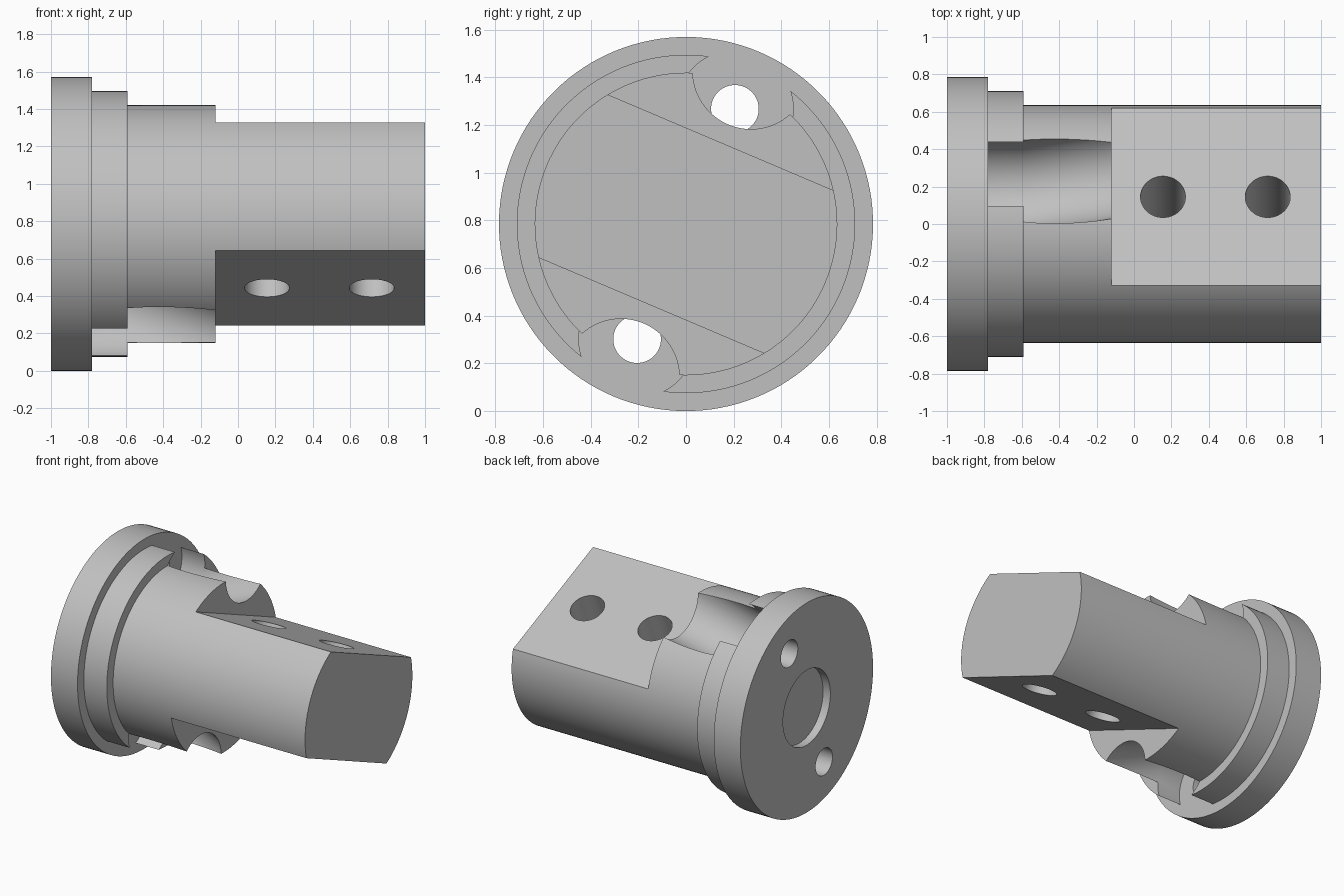
import bpy, bmesh, math
from mathutils import Matrix

old = bpy.data.objects.get("Cube")
if old:
    bpy.data.objects.remove(old, do_unlink=True)

SEG = 96
AXIS_Z = 0.785        # height of the shaft axis
TILT = math.radians(-23)
HOLE_V = 0.525        # pin hole distance from the axis
FLAT_V = 0.372        # flat distance from the axis

steel = bpy.data.materials.new("grey steel")
steel.use_nodes = True
grey = (0.53, 0.53, 0.53, 1)
steel.diffuse_color = grey
steel.node_tree.nodes["Principled BSDF"].inputs["Base Color"].default_value = grey


def frame(half_turn):
    """Tilted frame on the shaft axis, optionally turned half way round."""
    return (Matrix.Translation((0, 0, AXIS_Z))
            @ Matrix.Rotation(TILT + math.pi * half_turn, 4, 'X'))


def finish(name, bm, matrix):
    bmesh.ops.transform(bm, matrix=matrix, verts=bm.verts)
    bmesh.ops.recalc_face_normals(bm, faces=bm.faces)
    me = bpy.data.meshes.new(name)
    bm.to_mesh(me)
    bm.free()
    me.materials.append(steel)
    ob = bpy.data.objects.new(name, me)
    bpy.context.collection.objects.link(ob)
    return ob


def loft(name, sections, matrix, seg=SEG):
    """Capped skin over circles across x, each given as (x, offset, radius)."""
    bm = bmesh.new()
    rings = []
    for x, v, r in sections:
        angles = [2 * math.pi * i / seg for i in range(seg)]
        rings.append([bm.verts.new((x, r * math.cos(a), v + r * math.sin(a)))
                      for a in angles])
    for a, b in zip(rings, rings[1:]):
        for i in range(seg):
            j = (i + 1) % seg
            bm.faces.new((a[i], a[j], b[j], b[i]))
    bm.faces.new(rings[0])
    bm.faces.new(rings[-1])
    return finish(name, bm, matrix)


def box(name, lo, hi, matrix):
    bm = bmesh.new()
    bmesh.ops.create_cube(bm, size=1)
    for v in bm.verts:
        v.co = [(a + b) / 2 + c * (b - a) for a, b, c in zip(lo, hi, v.co)]
    return finish(name, bm, matrix)


# Stepped shaft with flange and shallow recess in the flange face
shaft = loft("flanged_shaft", [
    (-0.94, 0, 0.28), (-1, 0, 0.28), (-1, 0, 0.785), (-0.78, 0, 0.785),
    (-0.78, 0, 0.71), (-0.59, 0, 0.71), (-0.59, 0, 0.635), (1, 0, 0.635),
], frame(0), seg=128)

cutters = []
for half in (0, 1):
    m = frame(half)
    # Flat on the shaft end
    cutters.append(box("flat_cutter", (-0.12, -1, FLAT_V), (1.2, 1, 1), m))
    # Relief groove that ramps out along the shaft
    cutters.append(loft("groove_cutter", [
        (-0.78, HOLE_V, 0.245), (-0.59, HOLE_V, 0.245),
        (0.1, HOLE_V + 0.255, 0.245)], m))
    # Pin hole through the flange
    cutters.append(loft("pin_hole_cutter", [
        (-1.1, HOLE_V, 0.1), (-0.7, HOLE_V, 0.1)], m, 64))

# Cross holes through both flats
for x in (0.155, 0.715):
    turn = Matrix.Translation((x, 0, 0)) @ Matrix.Rotation(math.pi / 2, 4, 'Y')
    cutters.append(loft("cross_hole_cutter", [(-0.8, 0, 0.12), (0.8, 0, 0.12)],
                        frame(0) @ turn, 64))

for c in cutters:
    c.hide_render = True
    mod = shaft.modifiers.new("cut", 'BOOLEAN')
    mod.operation = 'DIFFERENCE'
    mod.solver = 'EXACT'
    mod.object = c

# Bake the cuts and drop the cutters
graph = bpy.context.evaluated_depsgraph_get()
baked = bpy.data.meshes.new_from_object(shaft.evaluated_get(graph))
shaft.modifiers.clear()
shaft.data = baked
for c in cutters:
    bpy.data.objects.remove(c, do_unlink=True)
baked.materials.clear()
baked.materials.append(steel)
for p in baked.polygons:
    p.material_index = 0

bpy.ops.object.select_all(action='DESELECT')
shaft.select_set(True)
bpy.context.view_layer.objects.active = shaft
bpy.ops.object.shade_smooth_by_angle(angle=math.radians(25))
